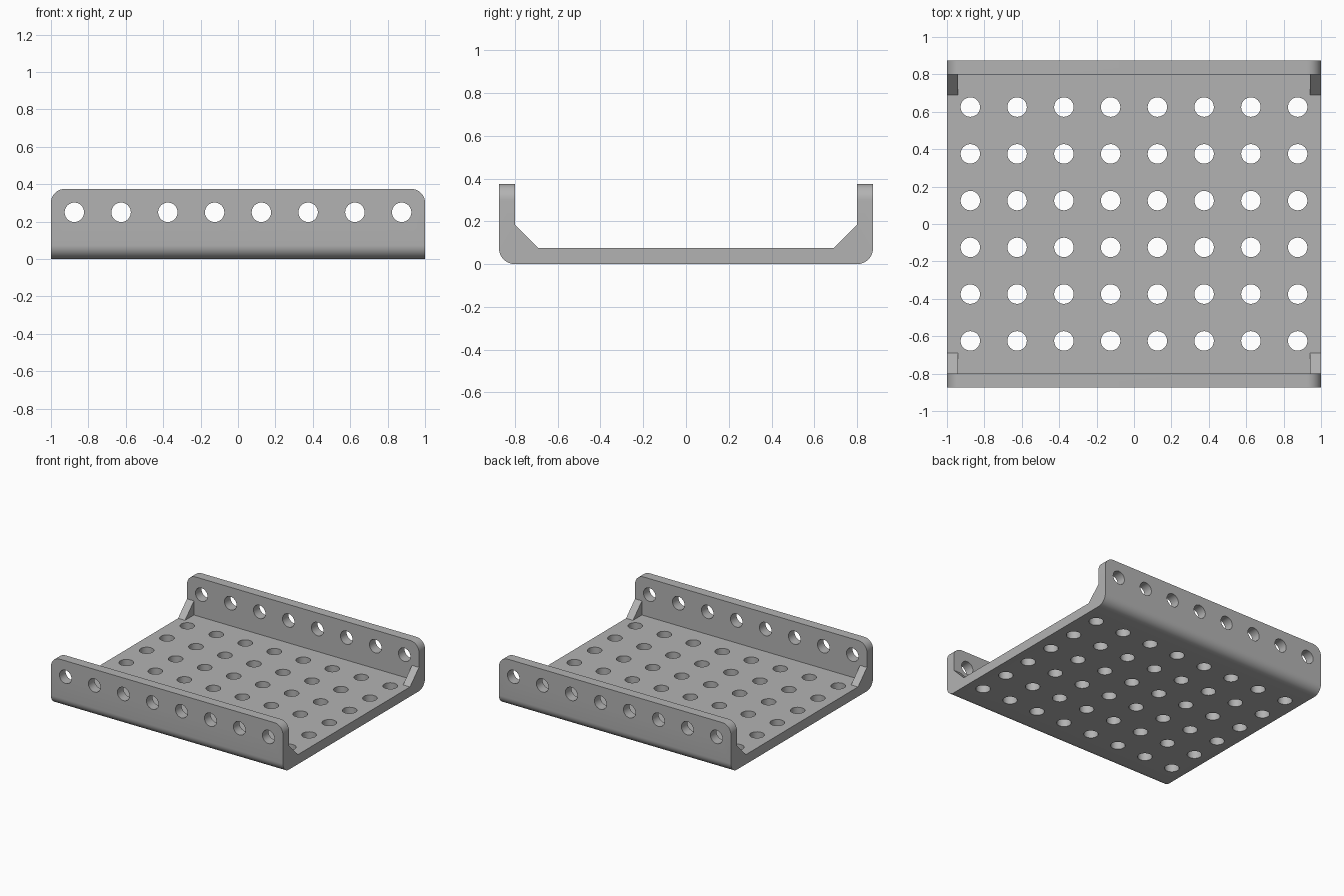
import bpy
import bmesh
from mathutils import Matrix

cube = bpy.data.objects.get("Cube")
if cube:
    bpy.data.objects.remove(cube, do_unlink=True)

HALF_X, HALF_Y, HEIGHT = 1.0, 0.875, 0.375
THICK, GUSSET, GUSSET_X = 0.075, 0.11, 0.06
PITCH, HOLE_R, ROUND = 0.25, 0.052, 0.074
INNER = HALF_Y - THICK

grey = bpy.data.materials.new("plain grey")
grey.use_nodes = True
colour = (0.45, 0.45, 0.45, 1)
grey.diffuse_color = colour
grey.node_tree.nodes["Principled BSDF"].inputs["Base Color"].default_value = colour


def make_object(name, bm):
    bmesh.ops.recalc_face_normals(bm, faces=bm.faces)
    mesh = bpy.data.meshes.new(name)
    bm.to_mesh(mesh)
    bm.free()
    mesh.materials.append(grey)
    obj = bpy.data.objects.new(name, mesh)
    bpy.context.collection.objects.link(obj)
    return obj


def cut(target, cutter):
    cutter.hide_render = True
    mod = target.modifiers.new("cut", "BOOLEAN")
    mod.operation, mod.solver, mod.object = "DIFFERENCE", "EXACT", cutter
    bpy.context.view_layer.objects.active = target
    bpy.ops.object.modifier_apply(modifier=mod.name)
    bpy.data.objects.remove(cutter, do_unlink=True)


# Channel: half profile mirrored, with sloped inner corners, extruded along x
half = [(HALF_Y, 0), (HALF_Y, HEIGHT), (INNER, HEIGHT),
        (INNER, THICK + GUSSET), (INNER - GUSSET, THICK)]
profile = half + [(-y, z) for y, z in reversed(half)]
bm = bmesh.new()
face = bm.faces.new([bm.verts.new((-HALF_X, y, z)) for y, z in profile])
ext = bmesh.ops.extrude_face_region(bm, geom=[face])
bmesh.ops.translate(bm, vec=(2 * HALF_X, 0, 0),
                    verts=[v for v in ext["geom"] if isinstance(v, bmesh.types.BMVert)])

# Round the long bottom edges and the upper corners of both walls
rounded = []
for e in bm.edges:
    a, b = (v.co for v in e.verts)
    along_x = abs(a.x - b.x) > 1
    bottom = along_x and max(a.z, b.z) < 0.01
    corner = not along_x and min(a.z, b.z) > HEIGHT - 0.01
    if bottom or corner:
        rounded.append(e)
bmesh.ops.bevel(bm, geom=rounded, offset=ROUND, segments=10, profile=0.5, affect="EDGES")
tray = make_object("perforated_channel", bm)

# Clear the sloped corners between the end gussets
bm = bmesh.new()
bmesh.ops.create_cube(bm, size=1, matrix=Matrix.Translation((0, 0, THICK + 0.5))
                      @ Matrix.Diagonal((2 * (HALF_X - GUSSET_X), 2 * INNER, 1, 1)))
cut(tray, make_object("inner_cutter", bm))

# Hole grid through the floor and one row through each wall
bm = bmesh.new()


def add_hole(matrix):
    bmesh.ops.create_cone(bm, cap_ends=True, segments=32, radius1=HOLE_R,
                          radius2=HOLE_R, depth=0.16, matrix=matrix)


upright = Matrix.Rotation(1.5707963, 4, "X")
for i in range(8):
    x = (i - 3.5) * PITCH
    for j in range(6):
        add_hole(Matrix.Translation((x, (j - 2.5) * PITCH, THICK / 2)))
    for side in (-1, 1):
        add_hole(Matrix.Translation((x, side * (HALF_Y - THICK / 2), PITCH)) @ upright)
cut(tray, make_object("hole_cutter", bm))

# Smooth rounds and hole walls, keep flat edges crisp
bpy.ops.object.select_all(action="DESELECT")
tray.select_set(True)
bpy.context.view_layer.objects.active = tray
bpy.ops.object.shade_smooth_by_angle(angle=0.6)
